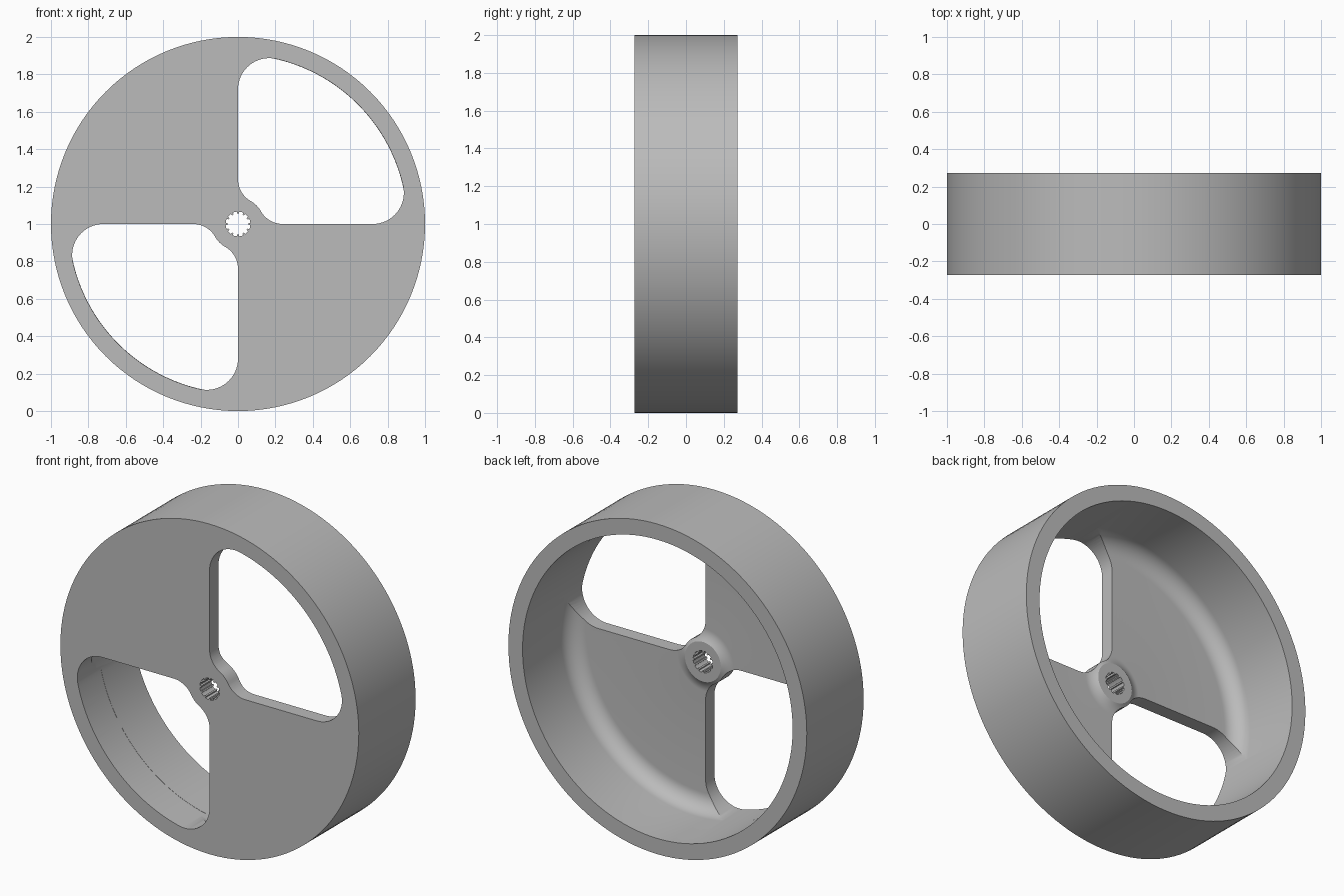
import bpy, bmesh, math
from mathutils import Matrix, Vector

if "Cube" in bpy.data.objects:
    bpy.data.objects.remove(bpy.data.objects["Cube"])

RIM, INNER, HALF = 1.0, 0.905, 0.272
WEB, BOSS, FILLET = 0.085, 0.11, 0.1
SEGMENTS = 128
CENTRE = Vector((0, 0, 1))


def arc(cx, cy, r, a0, a1, n):
    """Points along an arc, angles in radians."""
    return [(cx + r * math.cos(a0 + (a1 - a0) * i / n),
             cy + r * math.sin(a0 + (a1 - a0) * i / n)) for i in range(n + 1)]


def finish(bm, name):
    bmesh.ops.remove_doubles(bm, verts=bm.verts, dist=1e-5)
    bmesh.ops.recalc_face_normals(bm, faces=bm.faces)
    mesh = bpy.data.meshes.new(name)
    bm.to_mesh(mesh)
    bm.free()
    obj = bpy.data.objects.new(name, mesh)
    bpy.context.collection.objects.link(obj)
    return obj


def lathe(profile, name):
    """Revolve (radius, y) points around the wheel axle."""
    bm = bmesh.new()
    verts = [bm.verts.new((r, y, 1)) for r, y in profile]
    edges = [bm.edges.new(pair) for pair in zip(verts, verts[1:])]
    bmesh.ops.spin(bm, geom=verts + edges, cent=CENTRE, axis=(0, 1, 0),
                   angle=2 * math.pi, steps=SEGMENTS, use_merge=True)
    return finish(bm, name)


def prism(outline, y0, y1, name):
    """Extrude an (x, z) outline, measured from the axle, along y."""
    bm = bmesh.new()
    face = bm.faces.new([bm.verts.new((x, y0, z + 1)) for x, z in outline])
    new = bmesh.ops.extrude_face_region(bm, geom=[face])["geom"]
    bmesh.ops.translate(bm, vec=(0, y1 - y0, 0),
                        verts=[v for v in new if isinstance(v, bmesh.types.BMVert)])
    return finish(bm, name)


def window_outline():
    """Quarter window: rounded at the rim, wrapped around the hub."""
    outer, hub, start, end = INNER + 0.001, 0.14, 0.24, 0.72
    r_in = (start ** 2 - hub ** 2) / (2 * hub)
    r_out = (outer ** 2 - end ** 2) / (2 * outer)
    a_in, a_out = math.atan2(start, r_in), math.atan2(end, r_out)
    half = arc(0, 0, hub, math.pi / 4, a_in, 6)
    half += arc(r_in, start, r_in, a_in + math.pi, math.pi, 12)[1:]
    half += arc(r_out, end, r_out, math.pi, a_out, 16)
    half += arc(0, 0, outer, a_out, math.pi / 4, 20)[1:]
    # Mirror across the diagonal
    return half + [(z, x) for x, z in half[-2:0:-1]]


def cut(target, cutter):
    mod = target.modifiers.new("cut", "BOOLEAN")
    mod.operation, mod.solver, mod.object = "DIFFERENCE", "EXACT", cutter
    bpy.context.view_layer.objects.active = target
    bpy.ops.object.modifier_apply(modifier=mod.name)
    bpy.data.objects.remove(cutter)


# Wheel body: boss, web, filleted rim
front = -HALF
web_y, boss_y = front + WEB, front + BOSS
profile = [(0, boss_y), (0.12, boss_y)]
for i in range(1, 9):
    t = i / 8
    profile.append((0.12 + 0.07 * t, web_y + (BOSS - WEB) * (1 - t) ** 2))
profile += arc(INNER - FILLET, web_y + FILLET, FILLET, -math.pi / 2, 0, 12)
profile += [(INNER, HALF), (RIM, HALF), (RIM, front), (0, front)]
wheel = lathe(profile, "wheel")

# Two opposite windows
for turn in (0, math.pi):
    cutter = prism(window_outline(), front - 0.1, -0.05, "window_cutter")
    cutter.data.transform(Matrix.Translation(CENTRE) @ Matrix.Rotation(turn, 4, "Y")
                          @ Matrix.Translation(-CENTRE))
    cut(wheel, cutter)

# Splined axle bore with narrow inward teeth
bore = []
teeth = 12
for i in range(teeth):
    a = 2 * math.pi * i / teeth
    bore += arc(0, 0, 0.066, a + 0.1, a + 0.42, 4)
    bore += arc(0, 0, 0.056, a + 0.44, a + 0.6, 1)
cut(wheel, prism(bore, front - 0.1, 0, "bore_cutter"))

# Material and shading
grey = bpy.data.materials.new("grey")
grey.use_nodes = True
colour = (0.5, 0.5, 0.5, 1)
grey.diffuse_color = colour
grey.node_tree.nodes["Principled BSDF"].inputs["Base Color"].default_value = colour
wheel.data.materials.clear()
wheel.data.materials.append(grey)
for p in wheel.data.polygons:
    p.material_index = 0
wheel.select_set(True)
bpy.context.view_layer.objects.active = wheel
bpy.ops.object.shade_smooth_by_angle(angle=math.radians(30))
